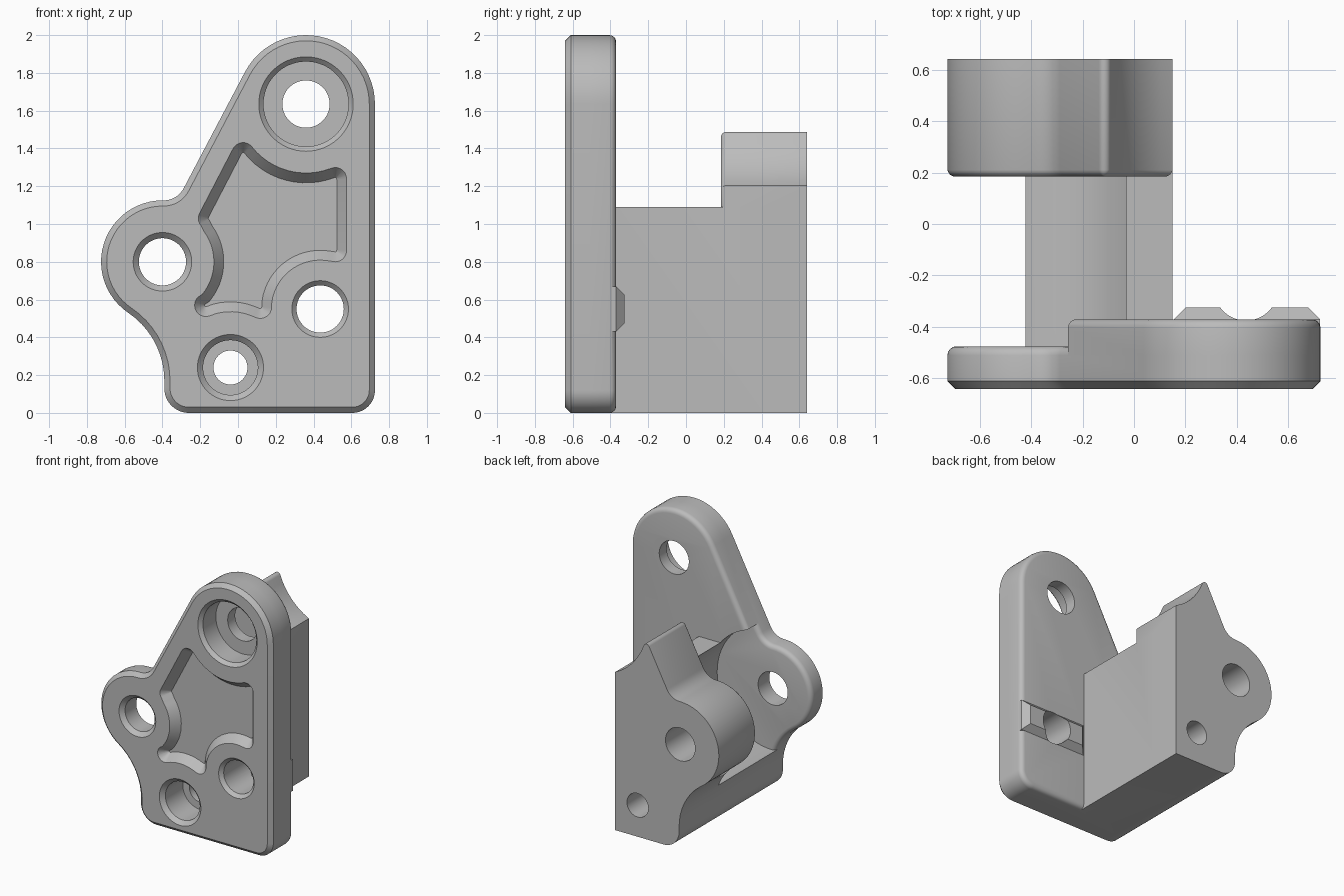
import bpy, bmesh, math
from mathutils import Vector

if "Cube" in bpy.data.objects:
    bpy.data.objects.remove(bpy.data.objects["Cube"], do_unlink=True)

grey = bpy.data.materials.new("machined_grey")
grey.use_nodes = True
grey.diffuse_color = (0.5, 0.5, 0.5, 1)
grey.node_tree.nodes["Principled BSDF"].inputs["Base Color"].default_value = (0.5, 0.5, 0.5, 1)

# Hole centres in the x-z plane
TOP, LOBE = Vector((0.36, 1.635)), Vector((-0.4, 0.8))
SIDE, FOOT = Vector((0.435, 0.55)), Vector((-0.04, 0.24))
TOP_R, LOBE_R = 0.365, 0.325
SLOPE = 152.2                       # outward direction of the sloping edge


def unit(a):
    return Vector((math.cos(math.radians(a)), math.sin(math.radians(a))))


def angle(v):
    return math.degrees(math.atan2(v.y, v.x))


def arc(c, r, a0, a1, step=6):
    n = max(2, round(abs(a1 - a0) / step))
    return [Vector(c) + r * unit(a0 + (a1 - a0) * i / n) for i in range(n + 1)]


def circle(c, r):
    return arc(c, r, 0, 360)[:-1]


def rect(x0, z0, x1, z1):
    return [Vector(p) for p in ((x0, z0), (x1, z0), (x1, z1), (x0, z1))]


def inset(pts, d):
    """Move a counter-clockwise outline inwards by d."""
    out = []
    for i, p in enumerate(pts):
        a, b = (p - pts[i - 1]).normalized(), (pts[(i + 1) % len(pts)] - p).normalized()
        n1, n2 = Vector((-a.y, a.x)), Vector((-b.y, b.x))
        out.append(p + (n1 + n2) * d / (1 + n1.dot(n2)))
    return out


def loft(name, pts, rings):
    """Solid along y from (y, inset) rings of one outline."""
    clean = [p for i, p in enumerate(pts) if (p - pts[i - 1]).length > 1e-4]
    bm = bmesh.new()
    loops = [[bm.verts.new((p.x, y, p.y)) for p in inset(clean, d)] for y, d in rings]
    for a, b in zip(loops, loops[1:]):
        for i in range(len(a)):
            bm.faces.new((a[i - 1], a[i], b[i], b[i - 1]))
    bm.faces.new(loops[0])
    bm.faces.new(loops[-1])
    bmesh.ops.recalc_face_normals(bm, faces=bm.faces)
    me = bpy.data.meshes.new(name)
    bm.to_mesh(me)
    bm.free()
    me.materials.append(grey)
    ob = bpy.data.objects.new(name, me)
    bpy.context.collection.objects.link(ob)
    return ob


def combine(target, other, operation):
    bpy.context.view_layer.objects.active = target
    mod = target.modifiers.new("combine", 'BOOLEAN')
    mod.operation, mod.solver, mod.object = operation, 'EXACT', other
    bpy.ops.object.modifier_apply(modifier=mod.name)
    bpy.data.objects.remove(other, do_unlink=True)


def rounded_back(y, r):
    return [(y - r + r * math.sin(t), r - r * math.cos(t))
            for t in (math.radians(a) for a in (0, 22.5, 45, 67.5, 90))]


# Left edge shared by plate, body and rear arm: fillet, lobe, waist, corner
n = unit(SLOPE)
t = Vector((n.y, -n.x))
fillet_r = 0.12
off = TOP_R + fillet_r - n.dot(LOBE - TOP)
fillet_c = LOBE + off * n + math.sqrt((LOBE_R + fillet_r) ** 2 - off ** 2) * t
waist_r = 0.435
waist_c = Vector((-0.39 - waist_r, 0.17))
a_lobe, a_waist = angle(fillet_c - LOBE), angle(waist_c - LOBE) % 360
left_edge = (arc(fillet_c, fillet_r, SLOPE - 180, a_lobe - 180)
             + arc(LOBE, LOBE_R, a_lobe, a_waist)
             + arc(waist_c, waist_r, a_waist - 180, 0)
             + arc((-0.26, 0.13), 0.13, 180, 270))

plate_outline = left_edge + arc((0.605, 0.12), 0.12, 270, 360) + arc(TOP, TOP_R, 0, SLOPE)

# Rear arm: straight side, scooped shoulder and small rounded tip
tip_r, scoop_r, wall_x = 0.025, 0.48, 0.15
q = TOP_R - tip_r
tip_c = TOP + q * n - math.sqrt((scoop_r + tip_r) ** 2 - q ** 2) * t
a_tip = angle(tip_c - TOP) % 360
a_wall = 180 + math.degrees(math.acos((TOP.x - wall_x) / scoop_r))
arm_outline = (left_edge + [Vector((wall_x, 0))] + arc(TOP, scoop_r, a_wall, a_tip)
               + arc(tip_c, tip_r, a_tip - 180, SLOPE, 20))

# Pocket: rounded corners joined by arcs that run around the holes
CR = 0.06
right, slope = unit(0), unit(SLOPE)
corners = [((0.515, 0.86), right), ((0.515, 1.239), TOP), ((0.027, 1.371), slope),
           ((-0.15, 1.03), LOBE), ((-0.17, 0.57), FOOT), ((0.118, 0.56), SIDE)]
pocket = []
for i, (c, after) in enumerate(corners):
    c, before = Vector(c), corners[i - 1][1]
    nxt = Vector(corners[(i + 1) % len(corners)][0])
    a0, a1 = [angle(f if f in (right, slope) else f - c) for f in (before, after)]
    pocket += arc(c, CR, a0, a0 + (a1 - a0) % 360, 15)
    if after not in (right, slope):
        b0, b1 = angle(c - after), angle(nxt - after)
        sweep = (b1 - b0 + 180) % 360 - 180
        r0, r1 = (c - after).length - CR, (nxt - after).length - CR
        pocket += arc(after, (r0 + r1) / 2, b0, b0 + sweep)[1:-1]

# Front plate: thin full outline plus thicker area outside the roller clearance
CLEAR = circle(LOBE, 0.47)
bracket = loft("bracket", plate_outline,
               [(-0.64, 0.03), (-0.61, 0)] + rounded_back(-0.475, 0.035))
thick = loft("plate_thick", plate_outline, [(-0.58, 0)] + rounded_back(-0.37, 0.035))
combine(thick, loft("clearance", CLEAR, [(-1, 0), (1, 0)]), 'DIFFERENCE')

# Body linking plate and rear arm
body = loft("body", arm_outline, [(-0.53, 0), (0.4, 0)])
combine(body, loft("clearance", CLEAR, [(-1, 0), (1, 0)]), 'DIFFERENCE')
combine(body, loft("top_trim", rect(-1, 1.09, 1, 2), [(-1, 0), (1, 0)]), 'DIFFERENCE')

arm = loft("rear_arm", arm_outline,
           [(0.185, 0.022), (0.192, 0.01), (0.2, 0.004), (0.21, 0), (0.64, 0)])

# Chamfered locating tongue on the back of the plate
tongue = loft("tongue", rect(0.155, 0.43, 0.722, 0.67),
              [(-0.45, 0), (-0.37, 0), (-0.325, 0.045)])

for part in (thick, body, arm, tongue):
    combine(bracket, part, 'UNION')

# Holes as (y, inset) profiles of a circle
cuts = [
    ("top_bore", circle(TOP, 0.25), [(-0.7, 0), (-0.64, 0), (-0.615, 0.025), (-0.46, 0.025)]),
    ("top_hole", circle(TOP, 0.125), [(-0.6, 0), (-0.2, 0)]),
    ("lobe_bore", circle(LOBE, 0.155), [(-0.7, 0), (-0.64, 0), (-0.61, 0.03), (1, 0.03)]),
    ("side_hole", circle(SIDE, 0.15), [(-0.7, 0), (-0.64, 0), (-0.615, 0.025), (-0.2, 0.025)]),
    ("foot_bore", circle(FOOT, 0.175), [(-0.7, 0), (-0.64, 0), (-0.61, 0.03), (-0.4, 0.03)]),
    ("foot_hole", circle(FOOT, 0.09), [(-0.5, 0), (1, 0)]),
    ("pocket", pocket, [(-0.7, 0), (-0.64, 0), (-0.575, 0.052)]),
]
for name, outline, rings in cuts:
    combine(bracket, loft(name, outline, rings), 'DIFFERENCE')

bpy.ops.object.select_all(action='DESELECT')
bracket.select_set(True)
bpy.context.view_layer.objects.active = bracket
bpy.ops.object.shade_smooth_by_angle(angle=math.radians(30))
